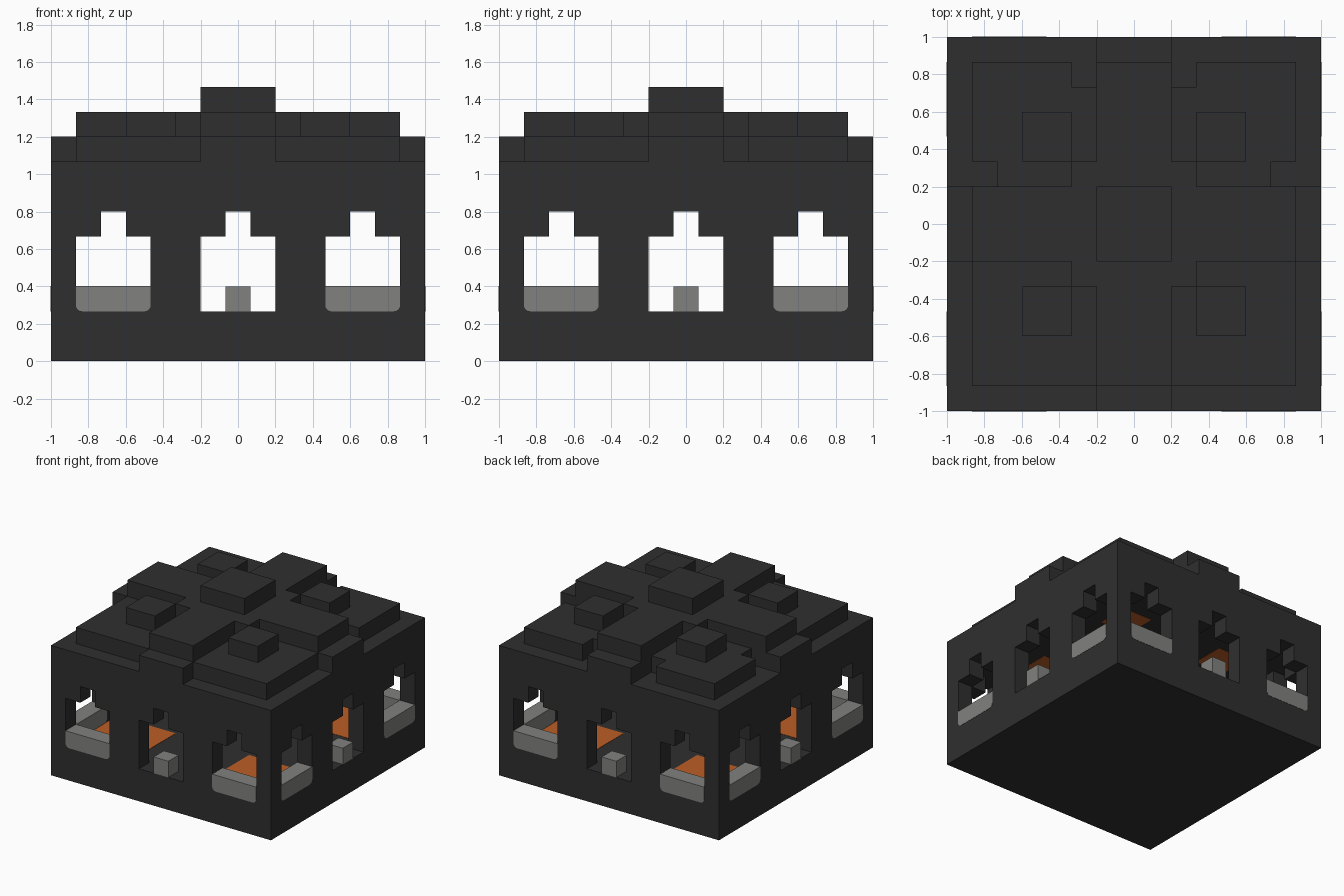
import bpy
import bmesh
from math import pi, sin, cos
from mathutils import Matrix, Vector

if "Cube" in bpy.data.objects:
    bpy.data.objects.remove(bpy.data.objects["Cube"], do_unlink=True)

U = 1 / 15      # half a block
EPS = 0.03      # thin overlay, in units of U


def material(name, rgb):
    m = bpy.data.materials.new(name)
    m.use_nodes = True
    m.diffuse_color = (*rgb, 1)
    m.node_tree.nodes["Principled BSDF"].inputs["Base Color"].default_value = (*rgb, 1)
    return m


dark = material("dark stone", (0.028, 0.028, 0.028))
grey = material("grey stone", (0.22, 0.225, 0.21))
orange = material("orange glow", (0.5, 0.11, 0.02))


def finish(name, bm, mat):
    bmesh.ops.scale(bm, vec=(U, U, U), verts=bm.verts)
    bmesh.ops.recalc_face_normals(bm, faces=bm.faces)
    mesh = bpy.data.meshes.new(name)
    bm.to_mesh(mesh)
    bm.free()
    mesh.materials.append(mat)
    obj = bpy.data.objects.new(name, mesh)
    bpy.context.scene.collection.objects.link(obj)
    return obj


def add_box(bm, x, y, z, turn=0):
    size = Vector((x[1] - x[0], y[1] - y[0], z[1] - z[0]))
    mid = Vector((x[0] + x[1], y[0] + y[1], z[0] + z[1])) / 2
    mat = Matrix.Rotation(turn, 4, 'Z') @ Matrix.Translation(mid) @ Matrix.Diagonal((*size, 1))
    bmesh.ops.create_cube(bm, size=1, matrix=mat)


def boxes(name, mat, items):
    bm = bmesh.new()
    for item in items:
        add_box(bm, *item)
    return finish(name, bm, mat)


def both(lo, hi):
    return (lo, hi), (-hi, -lo)


TURNS = [i * pi / 2 for i in range(4)]
FULL = (-15, 15)
OUTER = (-15, -13)

# Base and upper body
boxes("base", dark, [(FULL, FULL, (0, 4))])
boxes("upper_body", dark, [(FULL, FULL, (12, 16))])

# Four walls with three stepped openings each
walls = []
for t in TURNS:
    walls.append(((13, 15), OUTER, (4, 12), t))
    for x in both(3, 7):
        walls.append((x, OUTER, (4, 10), t))
    for x in both(1, 9):
        walls.append((x, OUTER, (10, 12), t))
    for x in both(11, 13):
        walls.append((x, OUTER, (10, 12), t))
    for x in both(7, 13):
        walls.append((x, OUTER, (4, 6), t))
boxes("walls", dark, walls)

# Blocks standing in the middle openings
boxes("doorway_blocks", grey, [((-1, 1), OUTER, (4, 6), t) for t in TURNS])

# Window sills with rounded lower corners
bm = bmesh.new()
R = 0.5
for t in TURNS:
    for lo, hi in both(7, 13):
        outline = [(hi, 6 + EPS), (lo, 6 + EPS)]
        for cx, start in ((lo + R, pi), (hi - R, 1.5 * pi)):
            for k in range(5):
                a = start + k * pi / 8
                outline.append((cx + R * cos(a), 4 + R + R * sin(a)))
        face = bm.faces.new([bm.verts.new((x, -15 - EPS, z)) for x, z in outline])
        ext = bmesh.ops.extrude_face_region(bm, geom=[face], use_keep_orig=True)
        new = [v for v in ext["geom"] if isinstance(v, bmesh.types.BMVert)]
        bmesh.ops.translate(bm, vec=(0, 2 + 2 * EPS, 0), verts=new)
        bmesh.ops.rotate(bm, cent=(0, 0, 0), matrix=Matrix.Rotation(t, 3, 'Z'),
                         verts=list(face.verts) + new)
finish("window_sills", bm, grey)

# Glowing floor corners and ceiling lamps
floor, lamps = [], []
for t in TURNS:
    floor.append(((5, 13), (5, 13), (4, 4 + EPS), t))
    lamps.append(((5, 9), (5, 9), (12 - EPS, 12), t))
boxes("glowing_floor", orange, floor)
boxes("ceiling_lamps", orange, lamps)

# Lower roof: cross arms to the edges and corner slabs, the back ones notched
LOW, HIGH = (16, 18), (18, 20)
roof = [((-3, 3), FULL, LOW), (FULL, (-3, 3), LOW)]
for x in both(3, 13):
    roof.append((x, (-13, -3), LOW))
for x in both(3, 11):
    roof.append((x, (3, 11), LOW))
for x in both(5, 11):
    roof.append((x, (11, 13), LOW))
for x in both(11, 13):
    roof.append((x, (5, 13), LOW))
boxes("lower_roof", dark, roof)

# Upper roof: shorter cross with a square core
boxes("upper_roof", dark, [
    ((-3, 3), (-13, 13), HIGH),
    ((-13, 13), (-3, 3), HIGH),
    ((-5, 5), (-5, 5), HIGH)])

# Four roof blocks and the central cap
boxes("roof_blocks", dark, [((5, 9), (5, 9), HIGH, t) for t in TURNS])
boxes("roof_cap", dark, [((-3, 3), (-3, 3), (20, 22))])
